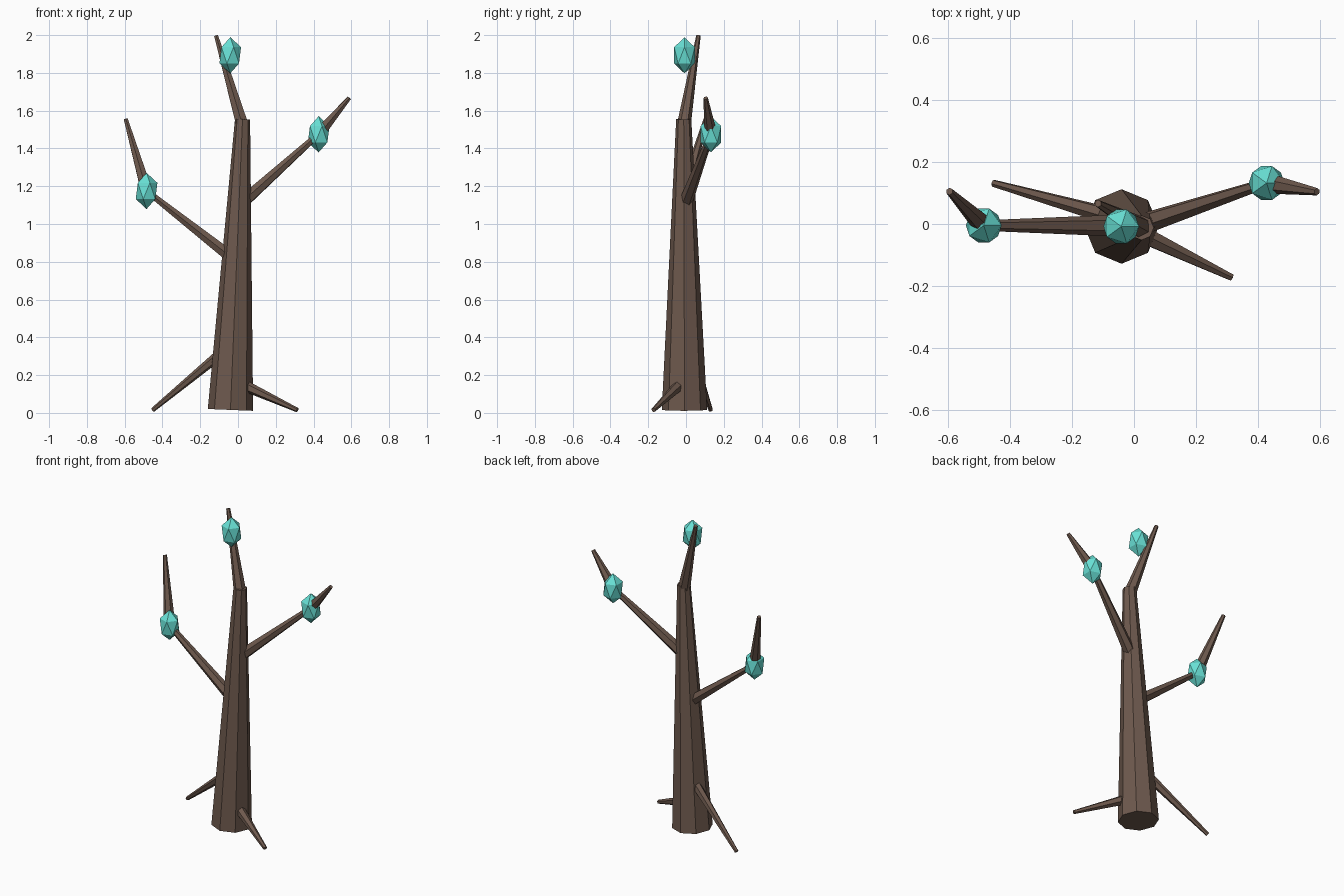
import bpy
from mathutils import Vector

if "Cube" in bpy.data.objects:
    bpy.data.objects.remove(bpy.data.objects["Cube"])


def material(name, color):
    m = bpy.data.materials.new(name)
    m.diffuse_color = (*color, 1)
    m.use_nodes = True
    m.node_tree.nodes["Principled BSDF"].inputs["Base Color"].default_value = m.diffuse_color
    return m


bark = material("bark", (0.155, 0.1, 0.075))
crystal = material("crystal", (0.14, 0.75, 0.67))


def limb(name, start, end, r1, r2, sides=6):
    """Tapered low-poly cone running from start to end."""
    a, b = Vector(start), Vector(end)
    d = b - a
    bpy.ops.mesh.primitive_cone_add(vertices=sides, radius1=r1, radius2=r2,
                                    depth=d.length, location=(a + b) / 2)
    ob = bpy.context.object
    ob.rotation_euler = Vector((0, 0, 1)).rotation_difference(d).to_euler()
    ob.name = name
    ob.data.materials.append(bark)


# Trunk and its bent top
limb("trunk", (-0.04, -0.008, 0.016), (0.024, -0.012, 1.555), 0.12, 0.04, 8)
limb("top_branch", (0.024, -0.012, 1.52), (-0.116, 0.066, 1.997), 0.037, 0.012)

# Side branches, each with a bent outer part
limb("left_branch", (-0.03, -0.005, 0.82), (-0.484, -0.005, 1.175), 0.036, 0.017)
limb("left_branch_tip", (-0.484, -0.005, 1.175), (-0.594, 0.105, 1.555), 0.034, 0.012)
limb("right_branch", (0.03, 0.0, 1.12), (0.426, 0.132, 1.475), 0.036, 0.017)
limb("right_branch_tip", (0.426, 0.132, 1.475), (0.589, 0.104, 1.667), 0.034, 0.012)

# Roots
limb("left_root", (-0.05, 0.018, 0.347), (-0.452, 0.131, 0.015), 0.03, 0.012)
limb("right_root", (0.04, -0.04, 0.142), (0.314, -0.172, 0.015), 0.03, 0.012)

# Crystals
for name, pos in (("left_crystal", (-0.484, -0.005, 1.175)),
                  ("right_crystal", (0.427, 0.132, 1.475)),
                  ("top_crystal", (-0.041, -0.008, 1.893))):
    bpy.ops.mesh.primitive_ico_sphere_add(subdivisions=1, radius=0.064, location=pos)
    ob = bpy.context.object
    ob.scale.z = 1.5
    ob.name = name
    ob.data.materials.append(crystal)
